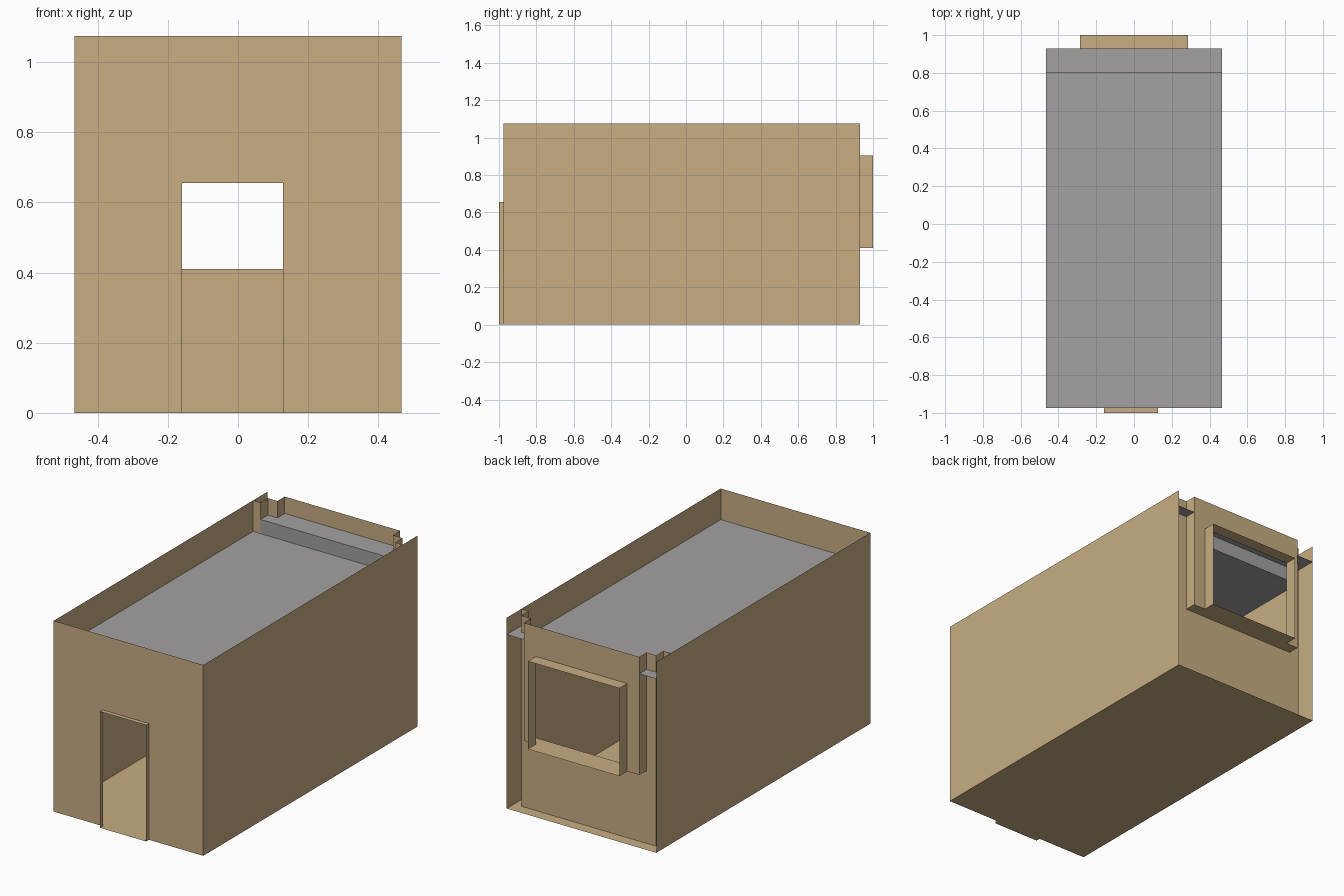
import bpy, bmesh

if "Cube" in bpy.data.objects:
    bpy.data.objects.remove(bpy.data.objects["Cube"])

W, FRONT, BACK, TOP = 0.466, -0.975, 0.93, 1.075   # room shell
STEP, MID = 0.80, 0.865                            # stepped rear wall depths
SILL = 0.41                                        # underside of the rear bay
DX0, DX1, DTOP = -0.16, 0.128, 0.655               # doorway
WX, WTOP = 0.285, 0.905                            # window


def material(name, rgb):
    m = bpy.data.materials.new(name)
    m.diffuse_color = (*rgb, 1)
    m.use_nodes = True
    m.node_tree.nodes["Principled BSDF"].inputs["Base Color"].default_value = m.diffuse_color
    return m


TAN = material("tan_wall", (0.578, 0.423, 0.227))
GRAY = material("gray_ceiling", (0.366, 0.356, 0.361))


def sheet(name, quads, mat):
    """Thin-surface object from a list of four-corner faces."""
    bm = bmesh.new()
    for q in quads:
        bm.faces.new([bm.verts.new(p) for p in q])
    bmesh.ops.remove_doubles(bm, verts=bm.verts, dist=1e-5)
    me = bpy.data.meshes.new(name)
    bm.to_mesh(me)
    bm.free()
    me.materials.append(mat)
    ob = bpy.data.objects.new(name, me)
    bpy.context.collection.objects.link(ob)
    return ob


def wall(a, b, z0, z1):
    """Upright face from plan point a to b; faces the right of its direction."""
    return [(*a, z0), (*b, z0), (*b, z1), (*a, z1)]


def flat(x0, x1, y0, y1, z, up=True):
    q = [(x0, y0, z), (x1, y0, z), (x1, y1, z), (x0, y1, z)]
    return q if up else q[::-1]


def run(points, z0, z1):
    """Chain of upright faces along a plan polyline."""
    return [wall(a, b, z0, z1) for a, b in zip(points, points[1:])]


def mirrored(points):
    return [(-x, y) for x, y in reversed(points)]


# floor, with the threshold tongue at the door
sheet("floor", [flat(-W, W, FRONT, BACK, 0, False)], TAN)
sheet("door_threshold", [flat(DX0, DX1, -1, FRONT, 0, False)], TAN)

# side walls
sheet("right_wall", [wall((W, FRONT), (W, BACK), 0, TOP)], TAN)
sheet("left_wall", [wall((-W, BACK), (-W, FRONT), 0, TOP)], TAN)

# front wall around the doorway
sheet("front_wall", [
    wall((-W, FRONT), (DX0, FRONT), 0, TOP),
    wall((DX0, FRONT), (DX1, FRONT), DTOP, TOP),
    wall((DX1, FRONT), (W, FRONT), 0, TOP)], TAN)

# door surround: two jambs and a head
sheet("door_frame", [
    wall((DX0, FRONT), (DX0, -1), 0, DTOP),
    wall((DX1, -1), (DX1, FRONT), 0, DTOP),
    flat(DX0, DX1, -1, FRONT, DTOP)], TAN)

# lower rear wall with its stepped corners
corner = [(W, STEP), (0.42, STEP), (0.42, MID)]
sheet("rear_wall_lower", run(corner + mirrored(corner), 0, SILL), TAN)

# upper rear wall steps out once more to form the bay
bay = corner + [(0.36, MID), (0.36, BACK)]
for name, pts in (("rear_wall_right", bay + [(WX, BACK)]),
                  ("rear_wall_left", mirrored(bay + [(WX, BACK)]))):
    sheet(name, run(pts, SILL, TOP), TAN)
sheet("rear_wall_lintel", [wall((WX, BACK), (-WX, BACK), WTOP, TOP)], TAN)
sheet("bay_sill", [flat(-0.36, 0.36, MID, BACK, SILL, False)], TAN)

# window surround: open box projecting from the bay
sheet("window_frame", [
    wall((WX, BACK), (WX, 1), SILL, WTOP),
    wall((-WX, 1), (-WX, BACK), SILL, WTOP),
    flat(-WX, WX, BACK, 1, WTOP),
    flat(-WX, WX, BACK, 1, SILL, False)], TAN)

# ceiling with a raised strip at the rear
LOW, HIGH = 0.90, 0.98
sheet("ceiling", [
    flat(-W, W, FRONT, STEP, LOW),
    wall((-W, STEP), (W, STEP), LOW, HIGH),
    flat(-W, W, STEP, BACK, HIGH)], GRAY)
